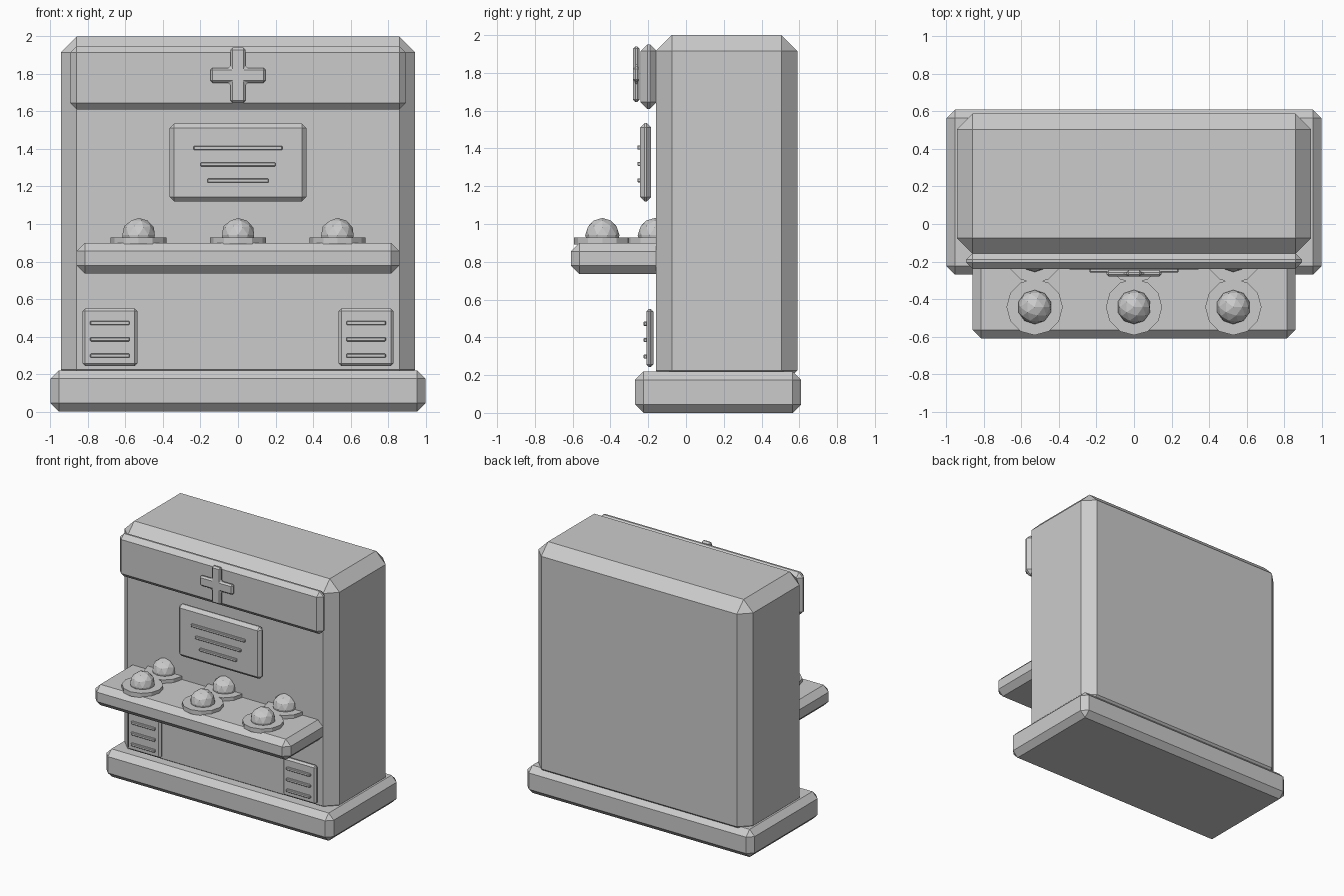
import bpy, bmesh
from mathutils import Matrix

if "Cube" in bpy.data.objects:
    bpy.data.objects.remove(bpy.data.objects["Cube"], do_unlink=True)

GREY = (0.6, 0.6, 0.6, 1)
grey = bpy.data.materials.new("plain grey")
grey.use_nodes = True
grey.diffuse_color = GREY
grey.node_tree.nodes["Principled BSDF"].inputs["Base Color"].default_value = GREY


def finish(name, bm, bevel=0):
    """Chamfer every edge and turn the bmesh into a named object."""
    if bevel:
        bmesh.ops.bevel(bm, geom=bm.edges[:], offset=bevel, segments=1,
                        affect='EDGES', clamp_overlap=True)
    bmesh.ops.recalc_face_normals(bm, faces=bm.faces[:])
    mesh = bpy.data.meshes.new(name)
    bm.to_mesh(mesh)
    bm.free()
    mesh.materials.append(grey)
    obj = bpy.data.objects.new(name, mesh)
    bpy.context.collection.objects.link(obj)
    return obj


def box(name, xs, ys, zs, bevel):
    """Chamfered box from its extents."""
    spans = (xs, ys, zs)
    centre = [(a + b) / 2 for a, b in spans]
    size = [b - a for a, b in spans]
    bm = bmesh.new()
    bmesh.ops.create_cube(bm, size=1, matrix=Matrix.Translation(centre) @ Matrix.Diagonal((*size, 1)))
    return finish(name, bm, bevel)


def text_bar(name, x, half, front, z):
    box(name, (x - half, x + half), (front - 0.015, front + 0.005),
        (z - 0.011, z + 0.011), 0.004)


# Cabinet and plinth
box("plinth", (-1, 1), (-0.27, 0.61), (0, 0.22), 0.045)
box("cabinet", (-0.945, 0.945), (-0.16, 0.59), (0.14, 2), 0.085)

# Header board with a plus sign
box("header_board", (-0.895, 0.895), (-0.24, -0.155), (1.61, 1.95), 0.035)
ARM, HALF, PLUS_Z = 0.147, 0.04, 1.793
quarter = [(HALF, ARM), (HALF, HALF), (ARM, HALF)]
outline = []
for _ in range(4):
    outline += quarter
    quarter = [(z, -x) for x, z in quarter]
bm = bmesh.new()
face = bm.faces.new([bm.verts.new((x, -0.28, PLUS_Z + z)) for x, z in outline])
extruded = bmesh.ops.extrude_face_region(bm, geom=[face])["geom"]
bmesh.ops.translate(bm, vec=(0, 0.034, 0),
                    verts=[v for v in extruded if isinstance(v, bmesh.types.BMVert)])
finish("plus_sign", bm, 0.012)

# Screen with lines
box("screen", (-0.365, 0.365), (-0.243, -0.184), (1.12, 1.535), 0.024)
for i in range(3):
    text_bar(f"screen_line_{i}", 0, 0.237 - 0.037 * i, -0.243, 1.405 - 0.087 * i)

# Control shelf
box("control_shelf", (-0.86, 0.86), (-0.61, -0.1), (0.735, 0.9), 0.045)

# Round buttons on collars, two rows of three
for row, y in (("front", -0.443), ("back", -0.165)):
    for side, x in (("right", -0.53), ("middle", 0), ("left", 0.53)):
        bm = bmesh.new()
        bmesh.ops.create_cone(bm, cap_ends=True, segments=12, radius1=0.15, radius2=0.15,
                              depth=0.035, matrix=Matrix.Translation((x, y, 0.91)))
        finish(f"collar_{row}_{side}", bm)
        bm = bmesh.new()
        bmesh.ops.create_icosphere(bm, subdivisions=2, radius=0.091,
                                   matrix=Matrix.Translation((x, y, 0.941)))
        finish(f"button_{row}_{side}", bm)

# Vent panels low on the front
for side, x in (("right", -0.683), ("left", 0.683)):
    box(f"vent_{side}", (x - 0.146, x + 0.146), (-0.21, -0.173), (0.243, 0.55), 0.014)
    for i in range(3):
        text_bar(f"vent_slat_{side}_{i}", x, 0.105, -0.21, 0.472 - 0.087 * i)
